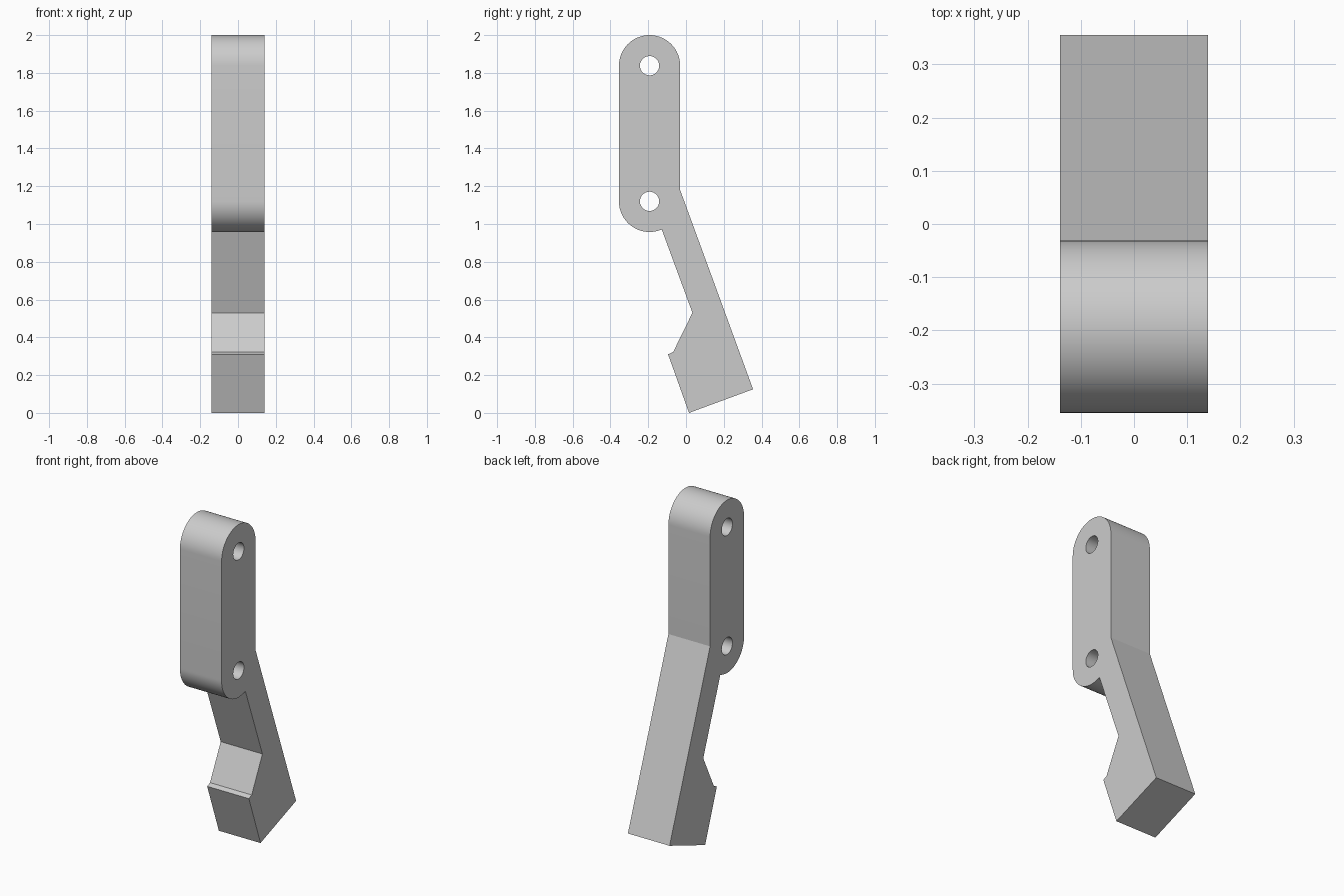
import bpy, bmesh, math

cube = bpy.data.objects.get("Cube")
if cube:
    bpy.data.objects.remove(cube, do_unlink=True)

HALF_WIDTH = 0.139
PIVOT_Y, TOP_Z, LOW_Z = -0.193, 1.838, 1.12
END_RADIUS, HOLE_RADIUS = 0.162, 0.051

grey = bpy.data.materials.new("plain grey")
grey.use_nodes = True
colour = (0.6, 0.6, 0.6, 1)
grey.diffuse_color = colour
grey.node_tree.nodes["Principled BSDF"].inputs["Base Color"].default_value = colour


def arc(z, start, end, steps=32):
    """Points of a rounded plate end, angles in degrees."""
    angles = [math.radians(start + (end - start) * i / steps) for i in range(steps + 1)]
    return [(PIVOT_Y + END_RADIUS * math.cos(a), z + END_RADIUS * math.sin(a)) for a in angles]


def extrude_profile(name, points, half_width):
    """Solid made by sweeping a side profile (y, z) along x."""
    bm = bmesh.new()
    face = bm.faces.new([bm.verts.new((-half_width, y, z)) for y, z in points])
    swept = bmesh.ops.extrude_face_region(bm, geom=[face])["geom"]
    verts = [v for v in swept if isinstance(v, bmesh.types.BMVert)]
    bmesh.ops.translate(bm, verts=verts, vec=(2 * half_width, 0, 0))
    bmesh.ops.recalc_face_normals(bm, faces=bm.faces)
    mesh = bpy.data.meshes.new(name)
    bm.to_mesh(mesh)
    bm.free()
    mesh.materials.append(grey)
    obj = bpy.data.objects.new(name, mesh)
    bpy.context.collection.objects.link(obj)
    return obj


# Rounded plate running into the slanted leg and its stepped foot
leg = [(0.034, 0.53), (-0.068, 0.322), (-0.095, 0.31), (0.016, 0.0),
       (0.355, 0.125), (-0.031, 1.18)]
profile = arc(TOP_Z, 0, 180) + arc(LOW_Z, 180, 287) + [(-0.128, 0.97)] + leg
arm = extrude_profile("pivot_arm", profile, HALF_WIDTH)

# Two pivot holes through the plate
bpy.context.view_layer.objects.active = arm
for label, z in (("upper", TOP_Z), ("lower", LOW_Z)):
    ring = [(PIVOT_Y + HOLE_RADIUS * math.cos(math.tau * i / 48),
             z + HOLE_RADIUS * math.sin(math.tau * i / 48)) for i in range(48)]
    cutter = extrude_profile(label + "_hole_cutter", ring, HALF_WIDTH * 2)
    cutter.hide_render = True
    cut = arm.modifiers.new(label + " hole", "BOOLEAN")
    cut.operation = "DIFFERENCE"
    cut.solver = "EXACT"
    cut.object = cutter
    bpy.ops.object.modifier_apply(modifier=cut.name)
    bpy.data.objects.remove(cutter, do_unlink=True)

# Smooth rounded ends and holes, crisp corners
bpy.ops.object.select_all(action="DESELECT")
arm.select_set(True)
bpy.ops.object.shade_smooth_by_angle(angle=math.radians(15))
